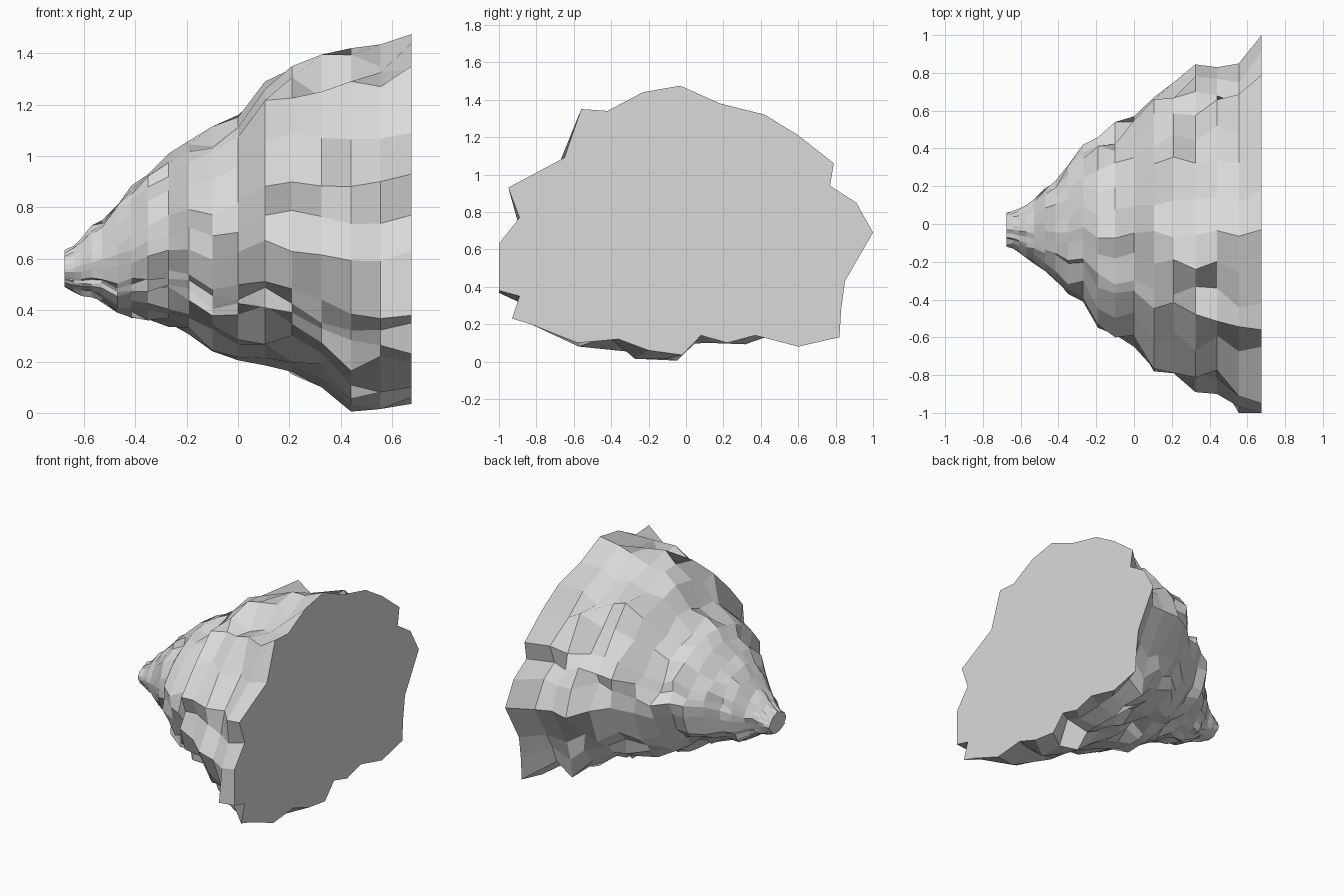
import bpy, bmesh, random

random.seed(23)

cube = bpy.data.objects.get("Cube")
if cube:
    bpy.data.objects.remove(cube, do_unlink=True)

# Rough outline (y, z) of the broad flat end
OUTLINE = [(-.03, 1.475), (.18, 1.38), (.42, 1.32), (.6, 1.21), (.79, 1.06),
           (.77, .94), (.91, .85), (1, .69), (.85, .43), (.83, .28), (.82, .13),
           (.6, .08), (.37, .14), (.22, .1), (.08, .14), (-.02, .035),
           (-.2, .06), (-.36, .12), (-.58, .1), (-.83, .2), (-.93, .23),
           (-.89, .35), (-1, .38), (-1, .63), (-.89, .77), (-.95, .93),
           (-.65, 1.09), (-.56, 1.35), (-.42, 1.34), (-.23, 1.44)]

# Cross-sections from the narrow tip: x, lowest y, highest y, lowest z, highest z
RINGS = [(-.675, -.12, .06, .49, .635), (-.64, -.13, .07, .47, .65),
         (-.61, -.15, .08, .455, .68), (-.57, -.18, .1, .45, .73),
         (-.53, -.21, .13, .43, .75), (-.47, -.25, .19, .39, .81),
         (-.415, -.3, .23, .37, .885), (-.35, -.37, .31, .36, .93),
         (-.27, -.41, .42, .335, 1.01), (-.19, -.55, .46, .305, 1.06),
         (-.1, -.6, .54, .24, 1.115), (0, -.65, .57, .205, 1.16),
         (.105, -.78, .67, .185, 1.29), (.21, -.79, .75, .15, 1.35),
         (.325, -.89, .845, .1, 1.395), (.44, -.9, .83, .005, 1.42),
         (.555, -1, .85, .015, 1.435), (.675, -1, 1, .035, 1.475)]
ROUNDNESS = 1.8  # 2 is an oval, 1 a diamond


def fit(values, low, high):
    """Stretch values so that they span exactly low to high."""
    a, b = min(values), max(values)
    return [low + (v - a) / (b - a) * (high - low) for v in values]


rough = list(zip(fit([p[0] for p in OUTLINE], -1, 1),
                 fit([p[1] for p in OUTLINE], -1, 1)))


def ring_points(index):
    """Chipped oval section, turning into the rough outline at the broad end."""
    x, y_low, y_high, z_low, z_high = RINGS[index]
    t = index / (len(RINGS) - 1)
    chip = 0 if t == 1 else .075
    ys, zs = [], []
    for y, z in rough:
        # Radius goes from a plain oval to the outline, with chips knocked in
        scale = (abs(y) ** ROUNDNESS + abs(z) ** ROUNDNESS) ** (-1 / ROUNDNESS)
        scale += (1 - scale) * t ** 4
        scale *= 1 + random.uniform(-chip, chip)
        ys.append(y * scale + random.uniform(-chip, chip) / 2)
        zs.append(z * scale + random.uniform(-chip, chip) / 2)
    return [(x, y, z) for y, z in zip(fit(ys, y_low, y_high), fit(zs, z_low, z_high))]


# Rock body: bridged rings with flat ends
bm = bmesh.new()
loops = [[bm.verts.new(p) for p in ring_points(i)] for i in range(len(RINGS))]
count = len(OUTLINE)
for a, b in zip(loops, loops[1:]):
    for i in range(count):
        j = (i + 1) % count
        bm.faces.new((a[i], a[j], b[j], b[i]))
bm.faces.new(loops[0])
bm.faces.new(loops[-1])
bmesh.ops.recalc_face_normals(bm, faces=bm.faces[:])
bmesh.ops.triangulate(bm, faces=[f for f in bm.faces if len(f.verts) > 4])

mesh = bpy.data.meshes.new("rock_spike")
bm.to_mesh(mesh)
bm.free()
rock = bpy.data.objects.new("rock_spike", mesh)
bpy.context.collection.objects.link(rock)

# Plain stone colour
stone = bpy.data.materials.new("light_grey_stone")
stone.use_nodes = True
colour = (.7, .7, .7, 1)
stone.diffuse_color = colour
shader = next(n for n in stone.node_tree.nodes if n.type == 'BSDF_PRINCIPLED')
shader.inputs["Base Color"].default_value = colour
mesh.materials.append(stone)
